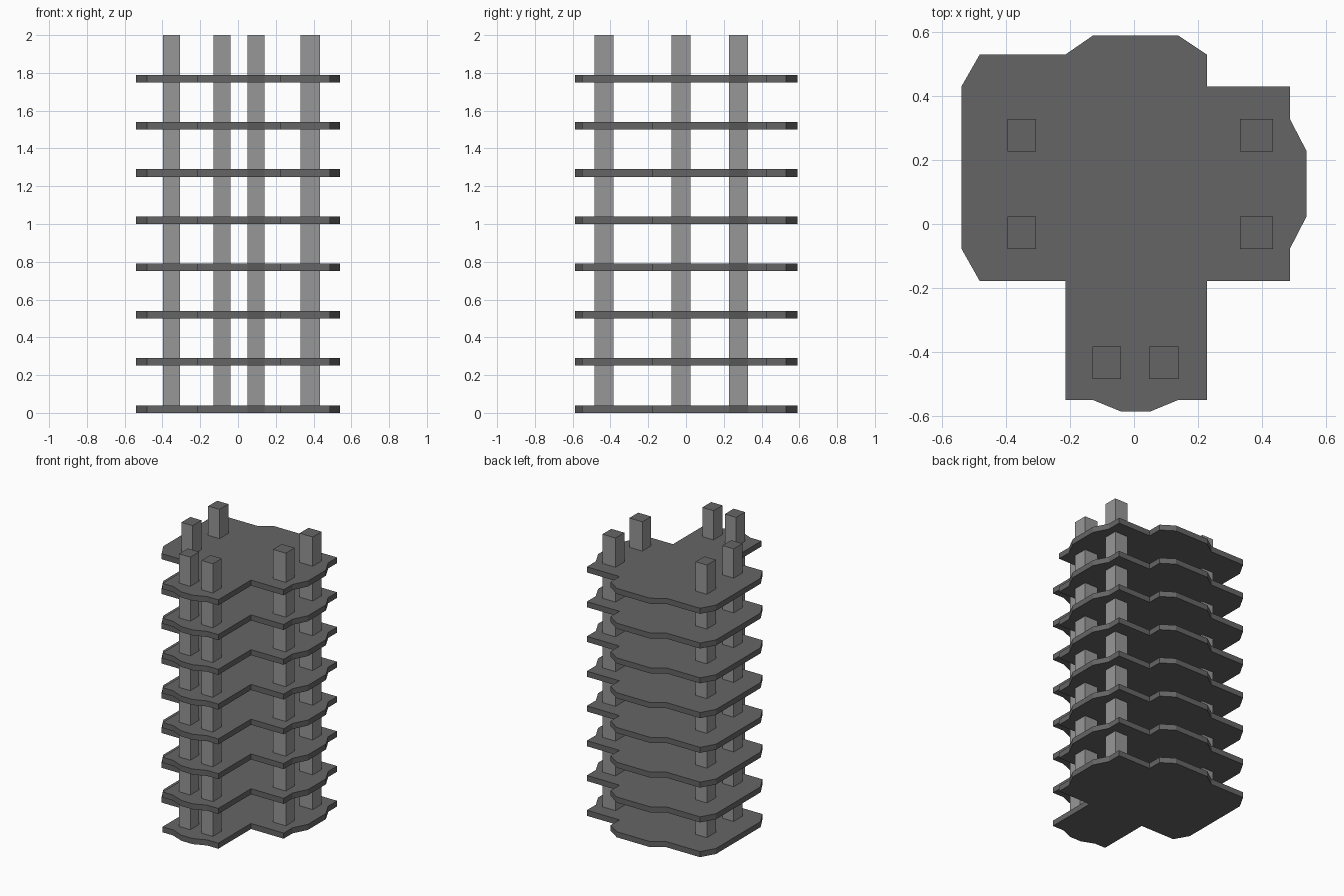
import bpy
import bmesh

cube = bpy.data.objects.get("Cube")
if cube:
    bpy.data.objects.remove(cube, do_unlink=True)


def make_material(name, grey):
    mat = bpy.data.materials.new(name)
    mat.use_nodes = True
    colour = (grey, grey, grey, 1)
    mat.diffuse_color = colour
    mat.node_tree.nodes["Principled BSDF"].inputs["Base Color"].default_value = colour
    return mat


dark = make_material("dark grey", 0.13)
light = make_material("light grey", 0.31)


def prism(name, outline, bottom, top, materials):
    """Extrude a flat outline upward; the sides use the last material."""
    bm = bmesh.new()
    base = bm.faces.new([bm.verts.new((x, y, bottom)) for x, y in outline])
    extruded = bmesh.ops.extrude_face_region(bm, geom=[base], use_keep_orig=True)
    moved = [v for v in extruded["geom"] if isinstance(v, bmesh.types.BMVert)]
    bmesh.ops.translate(bm, verts=moved, vec=(0, 0, top - bottom))
    bmesh.ops.recalc_face_normals(bm, faces=bm.faces)
    for face in bm.faces:
        face.material_index = 0 if abs(face.normal.z) > 0.5 else len(materials) - 1
    mesh = bpy.data.meshes.new(name)
    bm.to_mesh(mesh)
    bm.free()
    for mat in materials:
        mesh.materials.append(mat)
    obj = bpy.data.objects.new(name, mesh)
    bpy.context.collection.objects.link(obj)
    return obj


# Floor slabs: one cross-shaped outline stacked at each storey
STOREYS, STOREY, THICK, HEIGHT = 8, 0.25, 0.04, 2.0
floor_outline = [
    (-0.215, -0.55), (-0.13, -0.55), (-0.04, -0.587), (0.05, -0.587),
    (0.14, -0.55), (0.228, -0.55), (0.228, -0.178), (0.488, -0.178),
    (0.488, -0.077), (0.54, 0.024), (0.54, 0.228), (0.488, 0.328),
    (0.488, 0.43), (0.228, 0.43), (0.228, 0.53), (0.138, 0.59),
    (-0.128, 0.59), (-0.215, 0.53), (-0.483, 0.53), (-0.54, 0.43),
    (-0.54, -0.077), (-0.483, -0.178), (-0.215, -0.178),
]
slabs = prism("floor_slabs", floor_outline, 0, THICK, [dark])
stack = slabs.modifiers.new("storeys", "ARRAY")
stack.count = STOREYS
stack.use_relative_offset = False
stack.use_constant_offset = True
stack.constant_offset_displace = (0, 0, STOREY)


# Columns: pale sides with dark end caps
columns = {
    "back_right_column": (-0.351, 0.278, 0.09),
    "middle_right_column": (-0.351, -0.027, 0.09),
    "back_left_column": (0.383, 0.278, 0.104),
    "middle_left_column": (0.383, -0.027, 0.104),
    "front_right_column": (-0.085, -0.434, 0.09),
    "front_left_column": (0.094, -0.434, 0.09),
}
DEPTH = 0.101
for name, (x, y, width) in columns.items():
    w, d = width / 2, DEPTH / 2
    outline = [(x - w, y - d), (x + w, y - d), (x + w, y + d), (x - w, y + d)]
    prism(name, outline, THICK, HEIGHT, [dark, light])
